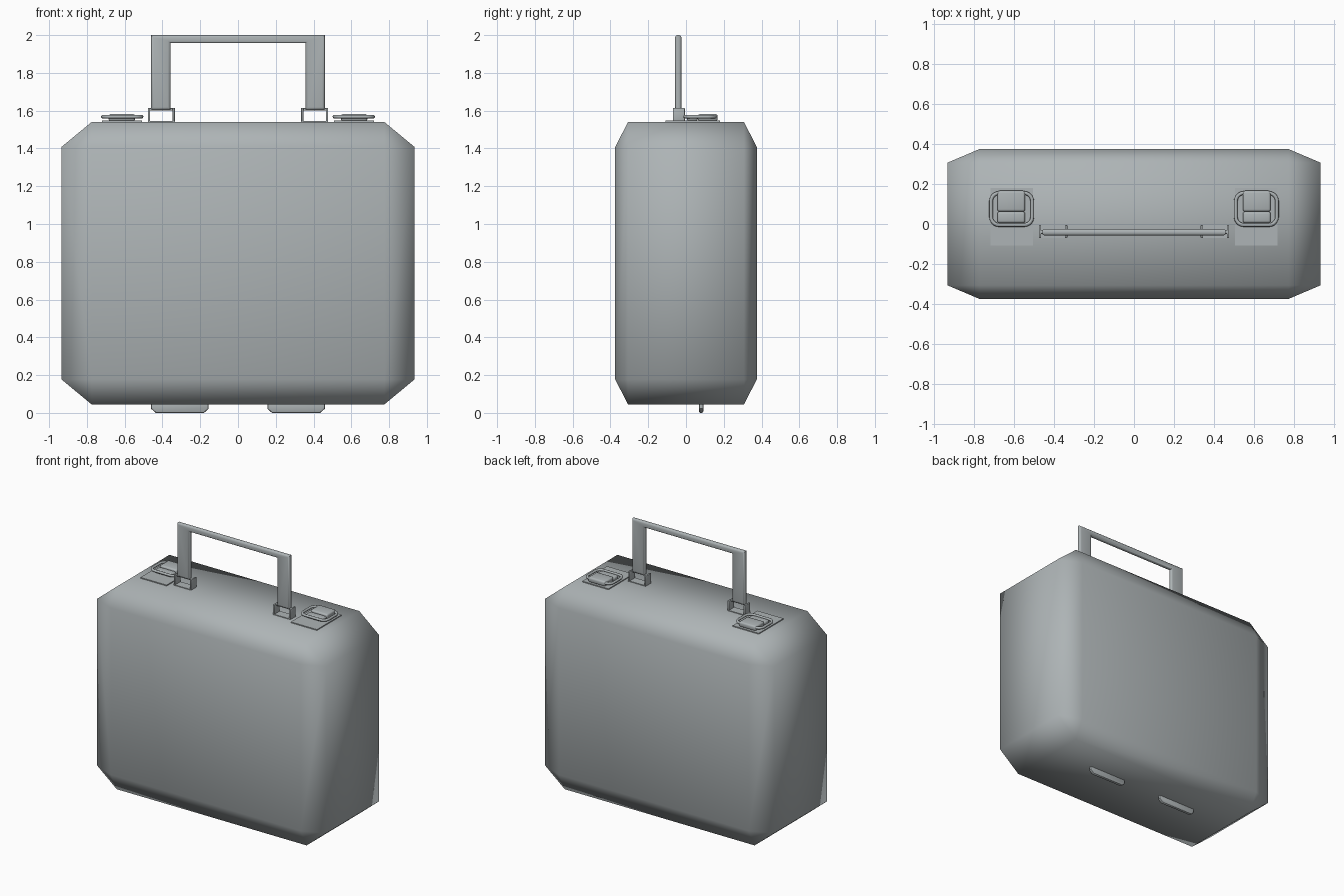
import bpy, bmesh, math
from mathutils import Vector

if "Cube" in bpy.data.objects:
    bpy.data.objects.remove(bpy.data.objects["Cube"])

grey = bpy.data.materials.new("cool_grey")
grey.diffuse_color = (0.42, 0.455, 0.465, 1)
grey.use_nodes = True
grey.node_tree.nodes["Principled BSDF"].inputs["Base Color"].default_value = grey.diffuse_color


def finish(name, bm, angle=40):
    bmesh.ops.recalc_face_normals(bm, faces=bm.faces)
    me = bpy.data.meshes.new(name)
    bm.to_mesh(me)
    bm.free()
    ob = bpy.data.objects.new(name, me)
    bpy.context.collection.objects.link(ob)
    me.materials.append(grey)
    bpy.ops.object.select_all(action='DESELECT')
    ob.select_set(True)
    bpy.context.view_layer.objects.active = ob
    if angle:
        bpy.ops.object.shade_smooth_by_angle(angle=math.radians(angle))
    else:
        bpy.ops.object.shade_smooth()
    return ob


def box(name, x, y, z, bevel=0, segments=2):
    bm = bmesh.new()
    bmesh.ops.create_cube(bm, size=1)
    for v in bm.verts:
        v.co = Vector([(a + b) / 2 + c * (b - a) for (a, b), c in zip((x, y, z), v.co)])
    if bevel:
        bmesh.ops.bevel(bm, geom=bm.edges[:], offset=bevel, segments=segments,
                        profile=0.5, affect='EDGES')
    return finish(name, bm)


def plate(name, pts, y0, y1, bevel, segments=3):
    """Outline in x/z, extruded along y, with rounded front and back rims."""
    bm = bmesh.new()
    f = bm.faces.new([bm.verts.new((x, y0, z)) for x, z in pts])
    r = bmesh.ops.extrude_face_region(bm, geom=[f])
    for v in r["geom"]:
        if isinstance(v, bmesh.types.BMVert):
            v.co.y = y1
    rims = [e for e in bm.edges if abs(e.verts[0].co.y - e.verts[1].co.y) < 1e-6]
    bmesh.ops.bevel(bm, geom=rims, offset=bevel, segments=segments,
                    profile=0.5, affect='EDGES')
    return finish(name, bm)


def ring(name, cx, cy, z, hx, hy, corner, r):
    """Rounded rectangular wire loop lying flat."""
    path = []
    for i, (sx, sy) in enumerate(((1, 1), (-1, 1), (-1, -1), (1, -1))):
        for k in range(6):
            a = math.pi / 2 * (i + k / 5)
            path.append((Vector((cx + sx * (hx - corner) + corner * math.cos(a),
                                 cy + sy * (hy - corner) + corner * math.sin(a), z)),
                         Vector((math.cos(a), math.sin(a), 0))))
    bm = bmesh.new()
    n = 8
    loops = []
    for p, out in path:
        loops.append([bm.verts.new(p + out * r * math.cos(t) + Vector((0, 0, r * math.sin(t))))
                      for t in (2 * math.pi * j / n for j in range(n))])
    for i, a in enumerate(loops):
        b = loops[(i + 1) % len(loops)]
        for j in range(n):
            bm.faces.new((a[j], b[j], b[(j + 1) % n], a[(j + 1) % n]))
    return finish(name, bm, 60)


# case body: box with one wide chamfer, shaded smooth
bm = bmesh.new()
outer, inner = (0.935, 0.375, 0.7475), (0.775, 0.307, 0.615)
for axis in range(3):
    for sx in (-1, 1):
        for sy in (-1, 1):
            for sz in (-1, 1):
                c = [s * (outer if i == axis else inner)[i] for i, s in enumerate((sx, sy, sz))]
                bm.verts.new((c[0], c[1], c[2] + 0.7925))
bmesh.ops.convex_hull(bm, input=bm.verts[:])
bmesh.ops.dissolve_limit(bm, angle_limit=0.01, verts=bm.verts[:], edges=bm.edges[:])
finish("case_body", bm, 0)

# handle: flat U-shaped strap
plate("handle", [(-0.46, 1.605), (-0.46, 2.0), (0.46, 2.0), (0.46, 1.605),
                 (0.357, 1.605), (0.357, 1.957), (-0.357, 1.957), (-0.357, 1.605)],
      -0.058, -0.024, 0.014)

for s, side in ((-1, "left"), (1, "right")):
    def span(a, b):
        return tuple(sorted((s * a, s * b)))

    # handle bracket: two cheeks, a thin base and a pin
    for a, b, part in ((0.334, 0.346, "inner"), (0.465, 0.477, "outer")):
        box(f"{side}_bracket_{part}_cheek", span(a, b), (-0.07, -0.006), (1.535, 1.614), 0.003)
    box(f"{side}_bracket_base", span(0.334, 0.477), (-0.07, -0.006), (1.535, 1.545))
    box(f"{side}_bracket_pin", span(0.34, 0.47), (-0.05, -0.032), (1.6, 1.613), 0.005)

    # latch: base plate, stepped lever and wire loop
    box(f"{side}_latch_plate", span(0.507, 0.72), (-0.108, 0.18), (1.535, 1.547))
    box(f"{side}_latch_lever", span(0.545, 0.685), (0.062, 0.167), (1.545, 1.582), 0.012, 3)
    box(f"{side}_latch_hook", span(0.545, 0.685), (0.005, 0.062), (1.545, 1.573), 0.012, 3)
    ring(f"{side}_latch_loop", s * 0.613, 0.075, 1.568, 0.103, 0.08, 0.04, 0.0095)

    # bottom foot: thin tapered fin
    foot = plate(f"{side}_foot", [(s * 0.155, 0.06), (s * 0.155, 0.022), (s * 0.18, 0.0),
                                  (s * 0.435, 0.0), (s * 0.46, 0.022), (s * 0.46, 0.06)],
                 0.068, 0.092, 0.009, 2)
